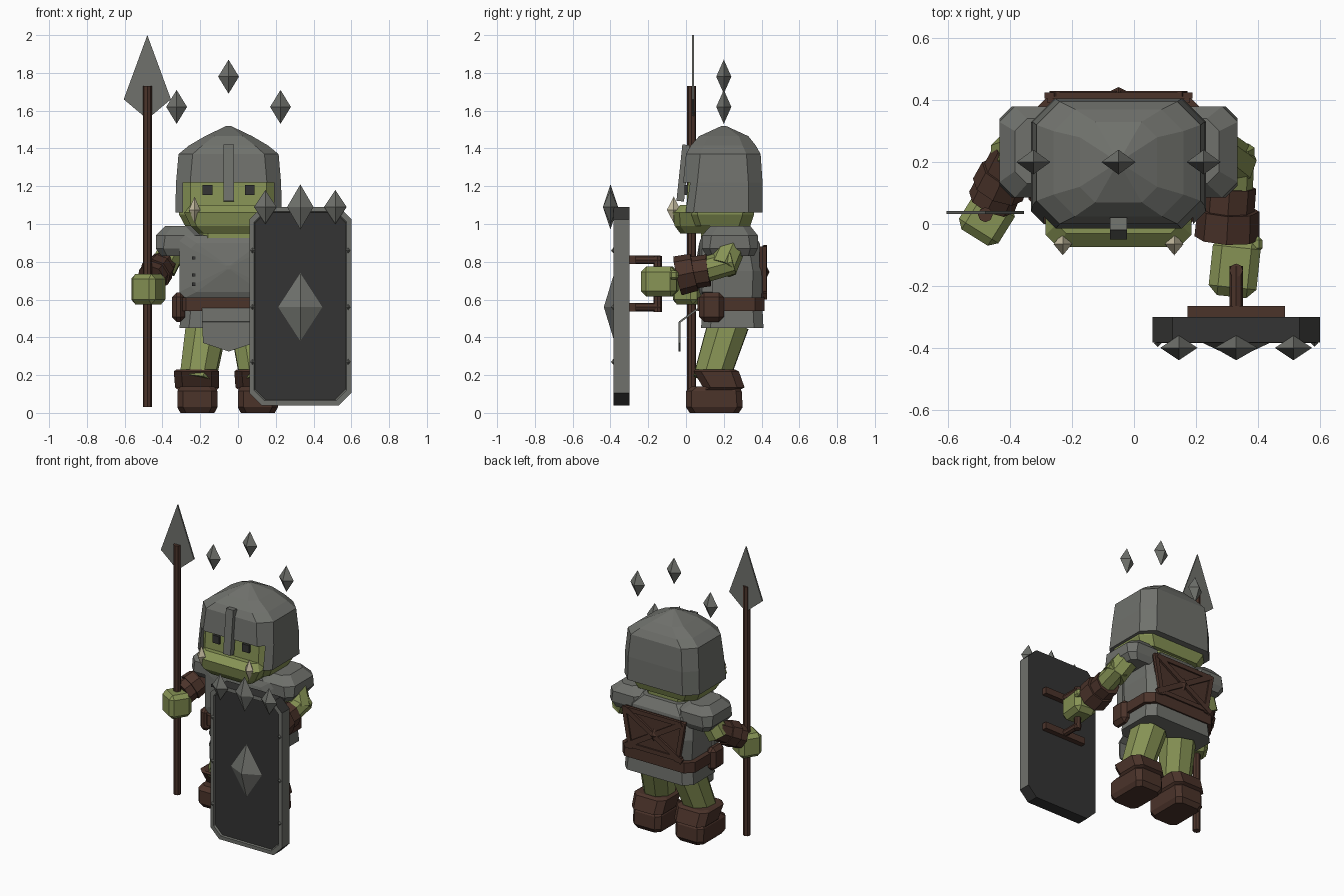
import bpy, bmesh, math
from mathutils import Matrix, Vector, Euler

cube = bpy.data.objects.get("Cube")
if cube:
    bpy.data.objects.remove(cube, do_unlink=True)


def material(name, r, g, b):
    m = bpy.data.materials.new(name)
    m.use_nodes = True
    m.diffuse_color = (r, g, b, 1)
    m.node_tree.nodes["Principled BSDF"].inputs["Base Color"].default_value = (r, g, b, 1)
    return m


SKIN = material("olive skin", 0.24, 0.29, 0.09)
STEEL = material("grey steel", 0.16, 0.165, 0.15)
DARK = material("dark iron", 0.034, 0.034, 0.033)
LEATHER = material("brown leather", 0.07, 0.033, 0.023)
TUSK = material("pale tusk", 0.6, 0.54, 0.38)
MID = -0.05  # body centre line in x


def finish(name, bm, *mats):
    bmesh.ops.recalc_face_normals(bm, faces=bm.faces)
    mesh = bpy.data.meshes.new(name)
    bm.to_mesh(mesh)
    bm.free()
    for m in mats:
        mesh.materials.append(m)
    ob = bpy.data.objects.new(name, mesh)
    bpy.context.collection.objects.link(ob)
    return ob


def loft(name, rings, mat, axis="z"):
    """Chamfered rectangles (position, u0, u1, v0, v1, chamfer) joined along an axis."""
    bm, loops = bmesh.new(), []
    for p, a, b, c, d, k in rings:
        outline = [(a + k, c), (b - k, c), (b, c + k), (b, d - k),
                   (b - k, d), (a + k, d), (a, d - k), (a, c + k)]
        loops.append([bm.verts.new((u, v, p) if axis == "z" else (u, p, v)) for u, v in outline])
    for lo, hi in zip(loops, loops[1:]):
        for i in range(8):
            j = (i + 1) % 8
            bm.faces.new((lo[i], lo[j], hi[j], hi[i]))
    bm.faces.new(loops[0])
    bm.faces.new(loops[-1])
    return finish(name, bm, mat)


def body(name, rings, mat):
    """Loft symmetric about the body centre: (z, half width, y0, y1, chamfer)."""
    return loft(name, [(z, MID - w, MID + w, c, d, k) for z, w, c, d, k in rings], mat)


def box(name, centre, size, mat, rot=(0, 0, 0), bevel=0):
    bm = bmesh.new()
    bmesh.ops.create_cube(bm, size=1, matrix=Matrix.Diagonal((*size, 1)))
    if bevel:
        bmesh.ops.bevel(bm, geom=bm.edges[:], offset=bevel, segments=1, affect="EDGES")
    turn = Euler([math.radians(r) for r in rot]).to_matrix().to_4x4()
    bm.transform(Matrix.Translation(centre) @ turn)
    return finish(name, bm, mat)


def limb(name, a, b, ra, rb, mat, sides=8):
    a, b = Vector(a), Vector(b)
    turn = (b - a).to_track_quat("Z", "Y").to_matrix().to_4x4()
    bm = bmesh.new()
    bmesh.ops.create_cone(bm, cap_ends=True, segments=sides, radius1=ra, radius2=rb,
                          depth=(b - a).length,
                          matrix=Matrix.Translation((a + b) / 2) @ turn)
    return finish(name, bm, mat)


def gem(name, centre, radii, mat):
    bm = bmesh.new()
    bmesh.ops.create_uvsphere(bm, u_segments=4, v_segments=2, radius=1,
                              matrix=Matrix.Translation(centre) @ Matrix.Diagonal((*radii, 1)))
    return finish(name, bm, mat)


def plate(name, outline, y0, y1, mat):
    bm = bmesh.new()
    face = bm.faces.new([bm.verts.new((x, y0, z)) for x, z in outline])
    new = bmesh.ops.extrude_face_region(bm, geom=[face])["geom"]
    bmesh.ops.translate(bm, verts=[v for v in new if isinstance(v, bmesh.types.BMVert)],
                        vec=(0, y1 - y0, 0))
    bm.faces.new([v for v in face.verts]) if not face.is_valid else None
    return finish(name, bm, mat)


# Helmet with a cut face opening
helmet = body("helmet", [(1.06, .282, -.035, .405, .075), (1.22, .278, -.015, .405, .075),
                         (1.37, .265, .0, .395, .075), (1.415, .21, .025, .37, .07),
                         (1.465, .125, .07, .33, .05), (1.52, .01, .19, .21, .004)], STEEL)
cutter = box("face_cutter", (MID, -.05, 1.1), (.48, .22, .24), STEEL)
cutter.hide_render = True
cut = helmet.modifiers.new("face opening", "BOOLEAN")
cut.operation, cut.object, cut.solver = "DIFFERENCE", cutter, "EXACT"
bpy.context.view_layer.objects.active = helmet
bpy.ops.object.modifier_apply(modifier=cut.name)
bpy.data.objects.remove(cutter, do_unlink=True)
box("nose_guard", (MID, -.015, 1.27), (.055, .04, .3), STEEL, rot=(-6, 0, 0))

# Head, jaw and face
body("head", [(.99, .23, .02, .34, .06), (1.05, .262, 0, .36, .06),
              (1.25, .262, .012, .37, .06)], SKIN)
body("jaw", [(.95, .16, -.03, .2, .03), (.99, .2, -.06, .2, .03),
             (1.06, .235, -.075, .15, .04), (1.1, .2, -.03, .1, .03)], SKIN)
body("neck", [(.88, .16, .08, .32, .05), (1.0, .16, .08, .32, .05)], SKIN)
for side, word in ((-1, "right"), (1, "left")):
    box(word + "_eye", (MID + side * .112, 0, 1.18), (.052, .016, .052), DARK)
    gem(word + "_tusk", (MID + side * .18, -.065, 1.075), (.03, .036, .07), TUSK)

# Floating spikes over the head
for x, z in ((-.275, 1.62), (0, 1.78), (.275, 1.62)):
    gem("floating_spike", (MID + x, .2, z), (.055, .04, .09), STEEL)

# Torso armour
body("torso", [(.6, .24, .09, .4, .05), (.75, .25, .08, .405, .05),
               (.9, .24, .09, .39, .06), (.96, .18, .11, .35, .06)], STEEL)
loft("chest_plate", [(.14, -.31, .21, .61, .94, .03), (.085, -.31, .21, .61, .94, .03),
                     (.07, -.25, .15, .64, .9, .03), (.05, -.06, -.04, .76, .78, .004)], STEEL, "y")
body("skirt", [(.45, .26, .08, .41, .05), (.55, .25, .085, .405, .05)], STEEL)
body("belt", [(.54, .275, .06, .415, .05), (.61, .275, .06, .415, .05)], LEATHER)
box("loincloth_top", (MID, .013, .515), (.28, .12, .01), STEEL, rot=(36, 0, 0))
plate("loincloth", [(-.19, .48), (-.185, .37), (MID, .325), (.085, .37), (.09, .48)],
      -.04, -.03, STEEL)
for side, word in ((-1, "right"), (1, "left")):
    box(word + "_pouch", (MID + side * .265, .135, .56), (.07, .13, .155), LEATHER, bevel=.025)
    inner, outer = MID + side * .13, MID + side * .385
    lo, hi = min(inner, outer), max(inner, outer)
    loft(word + "_shoulder_pad", [(.83, lo + .03, hi - .03, .11, .36, .03),
                                  (.87, lo, hi, .085, .38, .04),
                                  (.94, lo, hi, .085, .38, .05),
                                  (.99, lo + .05, hi - .06, .13, .34, .04)], STEEL)
    for z in (.68, .73, .82):
        box("chest_stud", (MID + side * .185, .07, z), (.018, .02, .018), DARK)

# Leather back panel with crossed straps
plate("back_panel", [(-.28, .88), (.18, .88), (.13, .61), (-.23, .61)], .39, .415, LEATHER)
for side in (-1, 1):
    box("back_strap", (MID, .42, .745), (.5, .018, .035), LEATHER, rot=(0, side * 31, 0))
    box("back_lace", (MID + side * .2, .415, .745), (.03, .02, .28), LEATHER, rot=(0, side * 10, 0))
for z in (.63, .87):
    box("back_strap", (MID, .415, z), (.42, .02, .03), LEATHER)
gem("back_knot", (MID, .42, .745), (.045, .022, .045), LEATHER)

# Legs and boots
for word, hip, foot in (("right", -.165, -.215), ("left", .065, .105)):
    limb(word + "_leg", (hip, .225, .47), (foot, .13, .17), .115, .1, SKIN)
    loft(word + "_boot_cuff", [(.12, foot - .1, foot + .1, .06, .28, .04),
                               (.135, foot - .118, foot + .115, .09, .31, .04),
                               (.22, foot - .125, foot + .115, .04, .28, .04),
                               (.23, foot - .11, foot + .1, .05, .26, .04)], LEATHER)
    loft(word + "_boot", [(0, foot - .09, foot + .09, .02, .28, .03),
                          (.03, foot - .106, foot + .106, 0, .3, .03),
                          (.115, foot - .106, foot + .106, 0, .295, .03),
                          (.14, foot - .09, foot + .09, .03, .28, .03)], LEATHER)

# Right arm holding the spear
limb("right_upper_arm", (-.32, .25, .92), (-.4, .22, .76), .075, .075, SKIN)
limb("right_bracer", (-.385, .23, .8), (-.46, .07, .71), .07, .08, LEATHER)
limb("right_bracer_band", (-.415, .165, .765), (-.44, .11, .735), .083, .088, LEATHER)
box("right_hand", (-.475, .02, .655), (.15, .15, .16), SKIN, rot=(0, 0, -32), bevel=.025)
limb("spear_shaft", (-.48, .03, .03), (-.48, .03, 1.73), .024, .024, LEATHER)
plate("spear_head", [(-.48, 2), (-.605, 1.66), (-.48, 1.555), (-.355, 1.66)], .032, .042, STEEL)

# Left arm holding the shield
limb("left_upper_arm", (.25, .25, .9), (.325, .19, .765), .075, .08, SKIN)
limb("left_forearm", (.325, .25, .8), (.31, .03, .74), .065, .07, SKIN)
limb("left_bracer", (.31, .12, .755), (.3, -.01, .735), .085, .085, LEATHER)
limb("left_bracer_cuff", (.305, .045, .745), (.3, -.045, .725), .1, .105, LEATHER)
box("left_hand", (.325, -.14, .695), (.155, .19, .16), SKIN, rot=(0, 0, -6), bevel=.03)
box("left_thumb", (.39, -.065, .73), (.05, .05, .05), SKIN, bevel=.012)

# Shield: dark board with a steel rim
shield = loft("shield", [(-.3, .06, .6, .04, 1.09, .065), (-.383, .06, .6, .04, 1.09, .065),
                         (-.384, .085, .575, .065, 1.065, .055),
                         (-.374, .09, .57, .07, 1.06, .055)], DARK, "y")
shield.data.materials.append(STEEL)
for face in shield.data.polygons:
    on_rim = -.3845 < face.center.y < -.376
    if on_rim or abs(face.normal.x) > .9:
        face.material_index = 1
gem("shield_boss", (.33, -.38, .56), (.117, .055, .18), STEEL)
for x, z, w, h in ((.145, 1.09, .06, .09), (.33, 1.09, .07, .12), (.515, 1.09, .06, .09)):
    gem("shield_spike", (x, -.4, z), (w, .04, h), STEEL)
for x in (.077, .583):
    for z in (.27, .56, .86):
        gem("rim_stud", (x, -.385, z), (.012, .012, .015), STEEL)

# Shield grip
for z in (.56, .81):
    box("grip_plate", (.33, -.285, z), (.315, .04, .045), LEATHER)
    limb("grip_arm", (.33, -.3, z), (.33, -.135, z), .022, .022, LEATHER)
limb("grip_bar", (.33, -.15, .535), (.33, -.15, .83), .022, .022, LEATHER)
